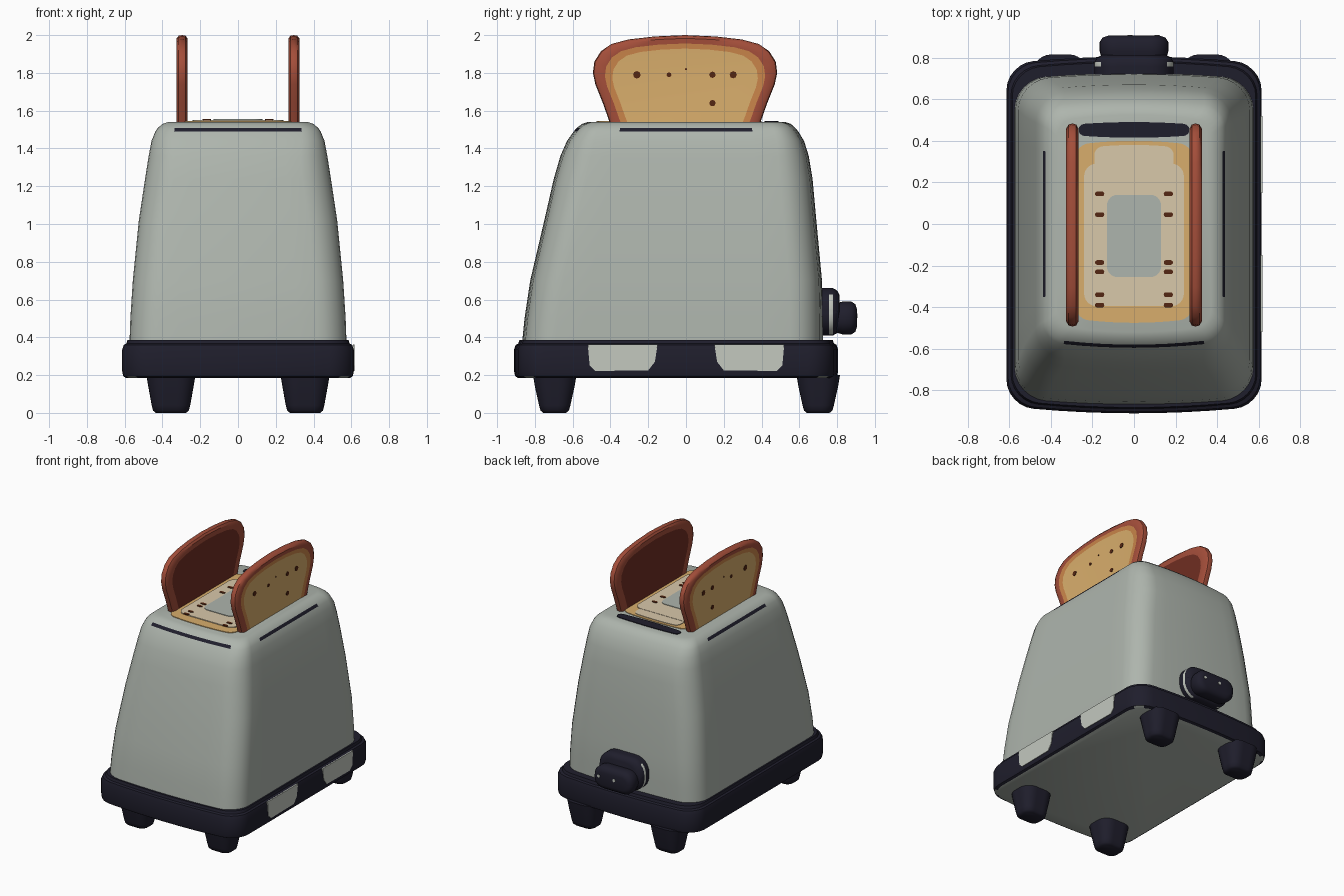
import bpy, bmesh
from math import cos, sin, pi, radians

if "Cube" in bpy.data.objects:
    bpy.data.objects.remove(bpy.data.objects["Cube"])


def material(name, *srgb):
    """Flat material from 0-255 display values, stored as linear."""
    linear = [((c / 255 + 0.055) / 1.055) ** 2.4 for c in srgb]
    mat = bpy.data.materials.new(name)
    mat.use_nodes = True
    mat.diffuse_color = (*linear, 1)
    bsdf = next(n for n in mat.node_tree.nodes if n.type == "BSDF_PRINCIPLED")
    bsdf.inputs["Base Color"].default_value = (*linear, 1)
    bsdf.inputs["Roughness"].default_value = 0.7
    return mat


shell_grey = material("shell grey", 174, 181, 173)
pale_grey = material("pale grey", 195, 200, 191)
navy = material("dark navy", 31, 30, 44)
crust = material("crust brown", 164, 78, 58)
dark_toast = material("dark toast", 112, 46, 34)
amber = material("amber", 202, 133, 74)
tan = material("tan", 217, 174, 108)
cream = material("cream", 217, 200, 170)
spot_brown = material("spot brown", 84, 38, 18)


def rrect(hx, y0, y1, r, bow=0.0, segs=8):
    """Rounded rectangle outline; the y sides bulge by bow."""
    cy, hy = (y0 + y1) / 2, (y1 - y0) / 2
    arcs = []
    for k, (sx, sy) in enumerate([(1, 1), (-1, 1), (-1, -1), (1, -1)]):
        arcs.append([(sx * (hx - r) + r * cos((k + i / 6) * pi / 2),
                      sy * (hy - r) + r * sin((k + i / 6) * pi / 2)) for i in range(7)])
    pts = []
    for k in range(4):
        pts += arcs[k]
        (ax, ay), (bx, by) = arcs[k][-1], arcs[(k + 1) % 4][0]
        pts += [(ax + (bx - ax) * i / segs, ay + (by - ay) * i / segs) for i in range(1, segs)]
    return [(x, cy + y - bow * (x / hx) ** 2 * (y / hy)) for x, y in pts]


def loft(name, rings, mats, axis="z", rule=None, angle=40):
    """Skin (level, outline) rings along an axis, cap both ends."""
    place = {"z": lambda u, v, t: (u, v, t),
             "y": lambda u, v, t: (u, t, v),
             "x": lambda u, v, t: (t, u, v)}[axis]
    bm = bmesh.new()
    loops = [[bm.verts.new(place(u, v, t)) for u, v in outline] for t, outline in rings]
    n = len(loops[0])
    for a, b in zip(loops, loops[1:]):
        for i in range(n):
            j = (i + 1) % n
            bm.faces.new((a[i], a[j], b[j], b[i]))
    bm.faces.new(loops[0])
    bm.faces.new(loops[-1])
    bmesh.ops.recalc_face_normals(bm, faces=bm.faces)
    if rule:
        for i, f in enumerate(bm.faces):
            f.material_index = rule(i // n, f.calc_center_median(), f.normal)
    mesh = bpy.data.meshes.new(name)
    bm.to_mesh(mesh)
    bm.free()
    for m in mats:
        mesh.materials.append(m)
    mesh.shade_smooth()
    mesh.set_sharp_from_angle(angle=radians(angle))
    obj = bpy.data.objects.new(name, mesh)
    bpy.context.collection.objects.link(obj)
    return obj


# Shell: tapering rounded body with dark slits near the top
def shell_rule(band, c, n):
    if 1.488 < c.z < 1.51:
        front = c.y < -0.5 and abs(c.x) < 0.335
        side = abs(c.x) > 0.4 and abs(c.y) < 0.37
        return int(front or side)
    return 0


shell_sections = [
    (0.30, 0.577, -0.875, 0.725, 0.15), (0.50, 0.57, -0.855, 0.725, 0.15),
    (0.70, 0.557, -0.825, 0.72, 0.15), (1.02, 0.525, -0.75, 0.69, 0.15),
    (1.24, 0.492, -0.70, 0.67, 0.15), (1.36, 0.473, -0.665, 0.65, 0.14),
    (1.44, 0.458, -0.63, 0.625, 0.12), (1.489, 0.438, -0.595, 0.595, 0.10),
    (1.508, 0.425, -0.58, 0.58, 0.09), (1.53, 0.40, -0.55, 0.555, 0.08),
    (1.54, 0.37, -0.52, 0.525, 0.08)]
loft("shell", [(z, rrect(hx, y0, y1, r, 0.03)) for z, hx, y0, y1, r in shell_sections],
     [shell_grey, navy], rule=shell_rule, angle=60)

# Base tray with a thin lip, grey underneath
base_sections = [(0.185, 0.02), (0.195, 0.005), (0.22, 0), (0.335, 0), (0.36, 0.008),
                 (0.367, 0.022), (0.387, 0.028)]
loft("base_tray", [(z, rrect(0.613 - d, d - 0.91, 0.805 - d, 0.13, 0.035))
                   for z, d in base_sections],
     [navy, shell_grey], rule=lambda band, c, n: int(n.z < -0.9))

# Pale plates on the left side of the base
for label, s in (("front", -1), ("back", 1)):
    outline = [(s * y, z) for y, z in
               [(0.15, 0.362), (0.165, 0.27), (0.20, 0.225), (0.48, 0.222), (0.51, 0.25), (0.52, 0.362)]]
    loft(label + "_base_plate", [(0.608, outline), (0.617, outline)], [pale_grey], axis="x")

# Feet
for sx, side in ((1, "left"), (-1, "right")):
    for y, end in ((-0.695, "front"), (0.70, "back")):
        rings = []
        for z, hx, hy in [(0, 0.08, 0.06), (0.012, 0.095, 0.075), (0.04, 0.102, 0.083),
                          (0.14, 0.12, 0.105), (0.2, 0.13, 0.115)]:
            rings.append((z, [(u + sx * 0.355, v) for u, v in rrect(hx, y - hy, y + hy, hy * 0.75)]))
        loft(f"{end}_{side}_foot", rings, [navy])

# Lever: back plate with a pale rim and a knob
loft("lever_plate",
     [(y, rrect(0.19 - d, 0.41 + d, 0.66 - d, 0.11)) for y, d in
      [(0.66, 0), (0.757, 0), (0.778, 0), (0.80, 0.012), (0.812, 0.035)]],
     [navy, pale_grey], axis="y",
     rule=lambda band, c, n: int(band == 1 and abs(c.x) > 0.12 and c.z < 0.63))
loft("lever_knob",
     [(y, rrect(0.165 - d, 0.415 + d, 0.59 - d, 0.08 - d)) for y, d in
      [(0.79, 0.012), (0.83, 0), (0.875, 0), (0.897, 0.015), (0.905, 0.04)]],
     [navy], axis="y")


def disc(u, v, r):
    return [(u + r * cos(i * pi / 4), v + r * sin(i * pi / 4)) for i in range(8)]


for x in (-0.02, 0.11):
    loft("knob_stud", [(0.9, disc(x, 0.515, 0.012)), (0.909, disc(x, 0.515, 0.012))],
         [pale_grey], axis="y")

# Toasted top: stacked thin plates between the slices
for name, mat, top, hx, y0, y1, r, bow in [
        ("top_border", tan, 1.545, 0.28, -0.475, 0.40, 0.06, 0.02),
        ("top_spread_end", cream, 1.549, 0.19, 0.2, 0.38, 0.04, 0.01),
        ("top_spread", cream, 1.551, 0.24, -0.395, 0.29, 0.06, 0),
        ("top_window", shell_grey, 1.555, 0.13, -0.255, 0.14, 0.05, 0),
        ("back_slot", navy, 1.545, 0.265, 0.415, 0.49, 0.03, 0.01)]:
    plate = rrect(hx, y0, y1, r, bow)
    loft(name, [(top - 0.008, plate), (top, plate)], [mat])

for y in (0.145, 0.045, -0.185, -0.23, -0.34, -0.39):
    for s in (-1, 1):
        crumb = rrect(0.022, y - 0.011, y + 0.011, 0.01, segs=1)
        crumb = [(u + s * 0.165, v) for u, v in crumb]
        loft("top_crumb", [(1.548, crumb), (1.555, crumb)], [spot_brown])

# Bread slices: crumb faces outward, dark faces inward
half = [(0.36, 1.44), (0.40, 1.54), (0.435, 1.64), (0.475, 1.74), (0.488, 1.80), (0.48, 1.86),
        (0.445, 1.915), (0.39, 1.953), (0.30, 1.977), (0.16, 1.993)]
slice_outline = half + [(0, 2.0)] + [(-y, z) for y, z in reversed(half)]


def scaled(s):
    return [(y * s - 0.005, 1.66 + (z - 1.66) * s) for y, z in slice_outline]


slice_rings = [(-0.027, 0.84), (-0.029, 0.95), (-0.018, 0.99), (0, 1), (0.018, 0.99),
               (0.03, 0.95), (0.029, 0.87), (0.027, 0.79)]
last = len(slice_rings) - 1


def slice_rule(band, c, n):
    # bands past the walls are the two caps
    if band < last:
        return 2 if band == last - 1 else 0
    return 1 if abs(c.x) < 0.295 else 3


for s, side in ((1, "left"), (-1, "right")):
    loft(side + "_bread_slice", [(s * (0.296 + t), scaled(k)) for t, k in slice_rings],
         [crust, dark_toast, amber, tan], axis="x", rule=slice_rule)
    for y, z, r in [(-0.26, 1.79, 0.02), (-0.09, 1.79, 0.013), (0.14, 1.79, 0.017),
                    (0.25, 1.79, 0.019), (0.14, 1.64, 0.017), (0, 1.82, 0.006)]:
        spot = disc(y, z, r)
        loft(side + "_bread_spot", [(s * 0.32, spot), (s * 0.326, spot)], [spot_brown], axis="x")
